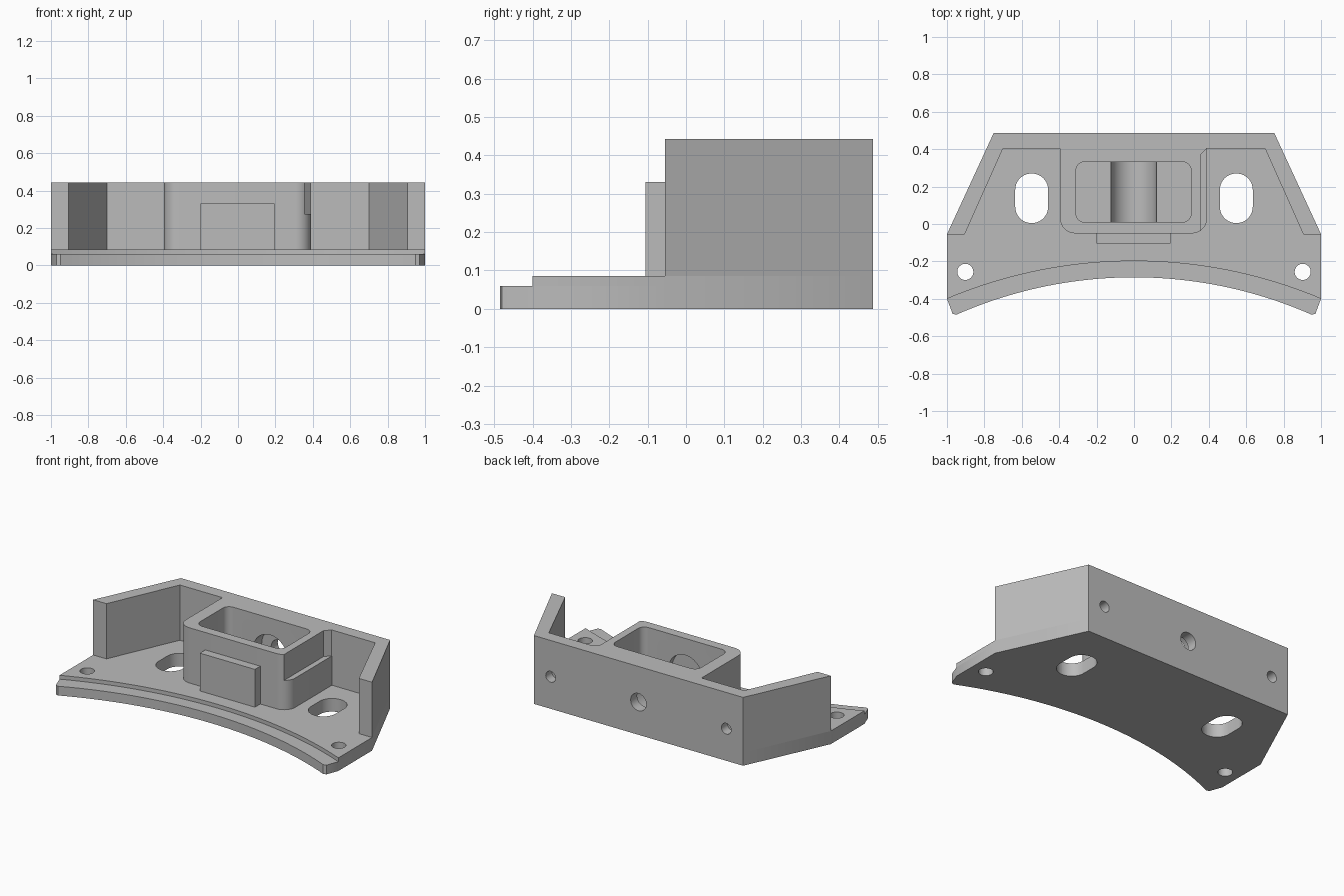
import bpy, math
from mathutils import Vector

if "Cube" in bpy.data.objects:
    bpy.data.objects.remove(bpy.data.objects["Cube"], do_unlink=True)

grey = bpy.data.materials.new("plain grey")
grey.use_nodes = True
grey.diffuse_color = (0.5, 0.5, 0.5, 1)
grey.node_tree.nodes["Principled BSDF"].inputs["Base Color"].default_value = (0.5, 0.5, 0.5, 1)


def prism(name, outline, z0, z1):
    """Extrude a counter-clockwise outline from z0 to z1."""
    n = len(outline)
    verts = [(x, y, z) for z in (z0, z1) for x, y in outline]
    faces = [tuple(reversed(range(n))), tuple(range(n, 2 * n))]
    faces += [(i, (i + 1) % n, (i + 1) % n + n, i + n) for i in range(n)]
    mesh = bpy.data.meshes.new(name)
    mesh.from_pydata(verts, [], faces)
    mesh.materials.append(grey)
    obj = bpy.data.objects.new(name, mesh)
    bpy.context.collection.objects.link(obj)
    return obj


def fillet(corner, before, after, radius, steps=10):
    """Round one right-angled corner."""
    c = Vector(corner)
    a = (Vector(before) - c).normalized() * radius
    b = (Vector(after) - c).normalized() * radius
    centre = c + a + b
    return [tuple(centre - b * math.cos(t) - a * math.sin(t))
            for t in (math.pi / 2 * i / steps for i in range(steps + 1))]


def rounded_rect(x0, x1, y0, y1, r):
    pts = [(x0, y0), (x1, y0), (x1, y1), (x0, y1)]
    return [p for i in range(4)
            for p in fillet(pts[i], pts[i - 1], pts[(i + 1) % 4], r)]


def arch(half, middle, end, steps=40):
    """Circular arc from left to right, highest at x = 0."""
    sag = middle - end
    radius = (half * half + sag * sag) / (2 * sag)
    xs = [half * (2 * i / steps - 1) for i in range(steps + 1)]
    return [(x, middle - radius + math.sqrt(radius * radius - x * x)) for x in xs]


def bore(x, z, y0, y1, radius):
    """Cylindrical cutter along y."""
    bpy.ops.mesh.primitive_cylinder_add(vertices=48, radius=radius, depth=y1 - y0,
                                        location=(x, (y0 + y1) / 2, z),
                                        rotation=(math.pi / 2, 0, 0))
    return bpy.context.object


def cut(target, cutter):
    cutter.hide_render = True
    mod = target.modifiers.new("cut", "BOOLEAN")
    mod.operation = "DIFFERENCE"
    mod.solver = "EXACT"
    mod.object = cutter
    bpy.ops.object.select_all(action="DESELECT")
    bpy.context.view_layer.objects.active = target
    target.select_set(True)
    bpy.ops.object.modifier_apply(modifier=mod.name)
    bpy.data.objects.remove(cutter, do_unlink=True)


# Base: lower plate with front lip, then the raised plate
FLOOR, TOP = 0.085, 0.443
back = [(1, -0.055), (0.75, 0.487), (-0.75, 0.487), (-1, -0.055)]
lower = prism("lower_plate", arch(0.95, -0.285, -0.485) + [(0.97, -0.48), (1, -0.4)]
              + back + [(-1, -0.4), (-0.97, -0.48)], 0, 0.06)
upper = prism("upper_plate", arch(1, -0.198, -0.4) + back, 0.06, FLOOR)

# Slots and screw holes through both plates
for plate in (lower, upper):
    for side in (-1, 1):
        x = 0.547 * side
        cut(plate, prism("slot", rounded_rect(x - 0.088, x + 0.088, 0.005, 0.27, 0.087), -0.1, 0.2))
        x = 0.902 * side
        cut(plate, prism("hole", rounded_rect(x - 0.043, x + 0.043, -0.299, -0.213, 0.0429), -0.1, 0.2))

# Housing: angled walls and central box in one profile
L, R, F, B = -0.395, 0.39, -0.05, 0.405
profile = back + [(-0.905, -0.055), (-0.7, B), (L, B)]
profile += fillet((L, F), (L, B), (R, F), 0.08) + fillet((R, F), (L, F), (R, B), 0.08)
profile += [(R, B), (0.7, B), (0.905, -0.055)]
housing = prism("walls_and_box", profile, FLOOR, TOP)

# Pocket, bore, back holes and side notch
cut(housing, prism("pocket", rounded_rect(-0.31, 0.305, 0.01, 0.332, 0.045), 0.21, 0.6))
cut(housing, bore(-0.002, 0.212, -0.03, 0.42, 0.122))
cut(housing, bore(0, 0.212, 0.3, 0.6, 0.056))
for side in (-1, 1):
    cut(housing, bore(0.63 * side, 0.208, 0.425, 0.6, 0.035))
cut(housing, prism("notch", [(0.355, -0.1), (0.45, -0.1), (0.45, 0.404), (0.388, 0.404), (0.355, 0.37)],
                   0.275, 0.6))

# Front pad
pad = prism("front_pad", [(-0.2, -0.105), (0.195, -0.105), (0.195, F), (-0.2, F)], FLOOR, 0.33)

for part in (lower, upper, housing, pad):
    bpy.ops.object.select_all(action="DESELECT")
    bpy.context.view_layer.objects.active = part
    part.select_set(True)
    bpy.ops.object.shade_smooth_by_angle(angle=math.radians(25))
